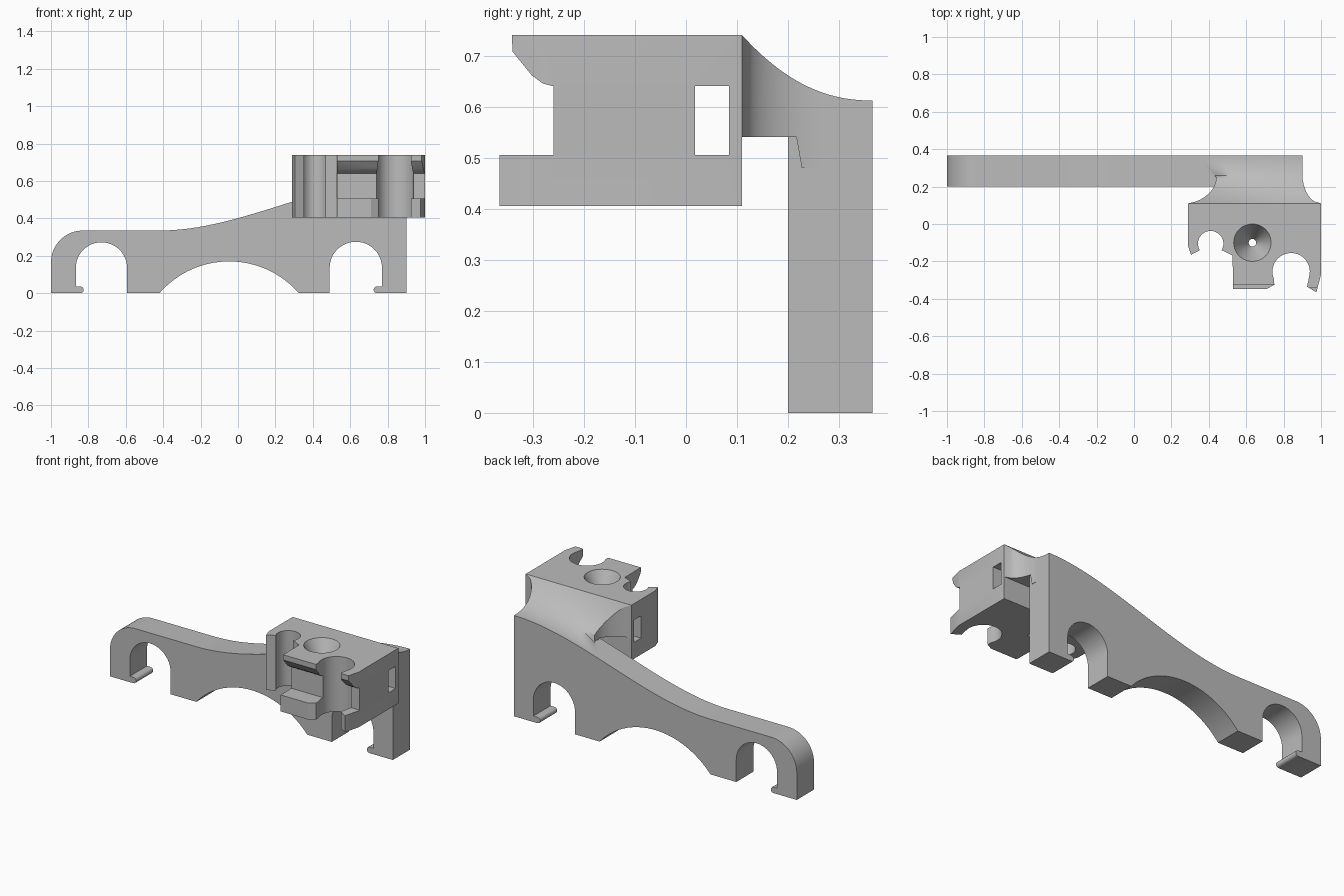
import bpy, bmesh, math
from mathutils import Vector

if "Cube" in bpy.data.objects:
    bpy.data.objects.remove(bpy.data.objects["Cube"])

GREY = (0.5, 0.5, 0.5, 1)
grey = bpy.data.materials.new("plain grey")
grey.use_nodes = True
grey.diffuse_color = GREY
grey.node_tree.nodes["Principled BSDF"].inputs["Base Color"].default_value = GREY


def arc(cx, cy, r, a0, a1, n=24):
    angles = [math.radians(a0 + (a1 - a0) * i / n) for i in range(n + 1)]
    return [(cx + r * math.cos(a), cy + r * math.sin(a)) for a in angles]


def finish(name, bm):
    bmesh.ops.recalc_face_normals(bm, faces=bm.faces)
    mesh = bpy.data.meshes.new(name)
    bm.to_mesh(mesh)
    bm.free()
    mesh.materials.append(grey)
    ob = bpy.data.objects.new(name, mesh)
    bpy.context.collection.objects.link(ob)
    return ob


def extrude(name, outline, axis, lo, hi):
    """Extrude a 2D outline along the x, y or z axis (0, 1, 2)."""
    bm = bmesh.new()
    verts = []
    for u, v in outline:
        p = [u, v]
        p.insert(axis, lo)
        verts.append(bm.verts.new(p))
    face = bm.faces.new(verts)
    new = bmesh.ops.extrude_face_region(bm, geom=[face])["geom"]
    step = Vector((0, 0, 0))
    step[axis] = hi - lo
    bmesh.ops.translate(bm, vec=step, verts=[g for g in new if isinstance(g, bmesh.types.BMVert)])
    return finish(name, bm)


def cut(target, cutter):
    cutter.hide_render = True
    mod = target.modifiers.new("cut", "BOOLEAN")
    mod.operation = "DIFFERENCE"
    mod.solver = "EXACT"
    mod.object = cutter
    bpy.context.view_layer.objects.active = target
    bpy.ops.object.modifier_apply(modifier=mod.name)
    bpy.data.objects.remove(cutter)


def smooth(ob):
    bpy.ops.object.select_all(action="DESELECT")
    ob.select_set(True)
    bpy.context.view_layer.objects.active = ob
    bpy.ops.object.shade_smooth_by_angle(angle=math.radians(25))


# S-curved top edge of the plate
def crest(x):
    t = min(max((x + 0.42) / 1.32, 0), 1)
    return 0.335 + 0.277 * t * t * (3 - 2 * t)


# Long clip plate: two snap hooks and a wide arch underneath
plate = [(-1, 0)]
plate += arc(-0.83, 0.165, 0.17, 180, 90, 16)
plate += [(-0.42 + 1.32 * i / 32, crest(-0.42 + 1.32 * i / 32)) for i in range(33)]
plate += [(0.9, 0)]
plate += arc(0.743, 0.018, 0.018, 270, 90, 8)
plate += [(0.77, 0.036)]
plate += arc(0.63, 0.135, 0.14, 0, 180)
plate += [(0.49, 0), (0.325, 0)]
plate += arc(-0.0475, -0.323, 0.493, 40.93, 139.07, 32)[1:-1]
plate += [(-0.42, 0), (-0.593, 0)]
plate += arc(-0.73, 0.135, 0.137, 0, 180)
plate += [(-0.867, 0.036)]
plate += arc(-0.843, 0.018, 0.018, 90, -90, 8)
smooth(extrude("clip_plate", plate, 1, 0.2, 0.365))

# Flared neck joining the plate to the block
ROWS, COLS = 24, 24
bm = bmesh.new()
rings = []
for j in range(ROWS + 1):
    t = j / ROWS
    y = 0.11 + 0.255 * t
    if y < 0.25:
        s = (y - 0.11) / 0.14
        left = 0.29 + 0.15 * math.sqrt(1 - (1 - s) ** 2) ** 1.3
    else:
        left = 0.44 - 0.11 * (y - 0.25) / 0.115
    s = min((y - 0.11) / 0.16, 1)
    right = 1 - 0.1 * math.sqrt(1 - (1 - s) ** 2)
    bottom = 0.54 if y < 0.22 else 0.48
    ring = []
    for i in range(COLS + 1):
        x = left + (right - left) * i / COLS
        z = crest(x) + (0.74 - crest(x)) * (1 - t) ** 2.2
        # fade the left end into the plate's own top
        if y > 0.25:
            z = crest(x) + (z - crest(x)) * min(1, i / 4)
        ring.append(bm.verts.new((x, y, z)))
    ring += [bm.verts.new((right, y, bottom)), bm.verts.new((left, y, bottom))]
    rings.append(ring)
for a, b in zip(rings, rings[1:]):
    for i in range(len(a)):
        k = (i + 1) % len(a)
        bm.faces.new((a[i], a[k], b[k], b[i]))
bm.faces.new(rings[0])
bm.faces.new(rings[-1])
smooth(finish("flared_neck", bm))

# Holder block with a small and a large snap socket
block = [(0.29, 0.11), (0.29, -0.12), (0.305, -0.165), (0.352, -0.14)]
block += arc(0.41, -0.105, 0.068, 211, -31)
block += [(0.527, -0.168), (0.53, -0.347), (0.71, -0.347), (0.75, -0.325)]
block += arc(0.84, -0.255, 0.1, 205, -15)
block += [(0.925, -0.335), (0.975, -0.365), (1, -0.27), (1, 0.11)]
holder = extrude("holder_block", block, 2, 0.405, 0.74)

# Groove across the front jaws
for x0, x1, dy in ((0.5, 0.84, 0.018), (0.84, 1.1, 0)):
    groove = [(-0.5, 0.505), (-0.26, 0.505), (-0.26, 0.64), (-0.28, 0.645),
              (-0.302, 0.661), (-0.34, 0.708), (-0.343, 0.8), (-0.5, 0.8)]
    cut(holder, extrude("groove_cutter", [(y + dy, z) for y, z in groove], 0, x0, x1))

# Strap slot from side to side
slot = [(0.018, 0.505), (0.084, 0.505), (0.084, 0.64), (0.018, 0.64)]
cut(holder, extrude("slot_cutter", slot, 0, 0.1, 1.2))

# Countersunk screw hole
bm = bmesh.new()
loops = []
for r, z in ((0.02, 0.3), (0.02, 0.59), (0.1, 0.74), (0.1, 0.8)):
    loops.append([bm.verts.new((x, y, z)) for x, y in arc(0.633, -0.1, r, 0, 360, 40)[:-1]])
for a, b in zip(loops, loops[1:]):
    for i in range(40):
        k = (i + 1) % 40
        bm.faces.new((a[i], a[k], b[k], b[i]))
bm.faces.new(loops[0])
bm.faces.new(loops[-1])
cut(holder, finish("screw_cutter", bm))
smooth(holder)
